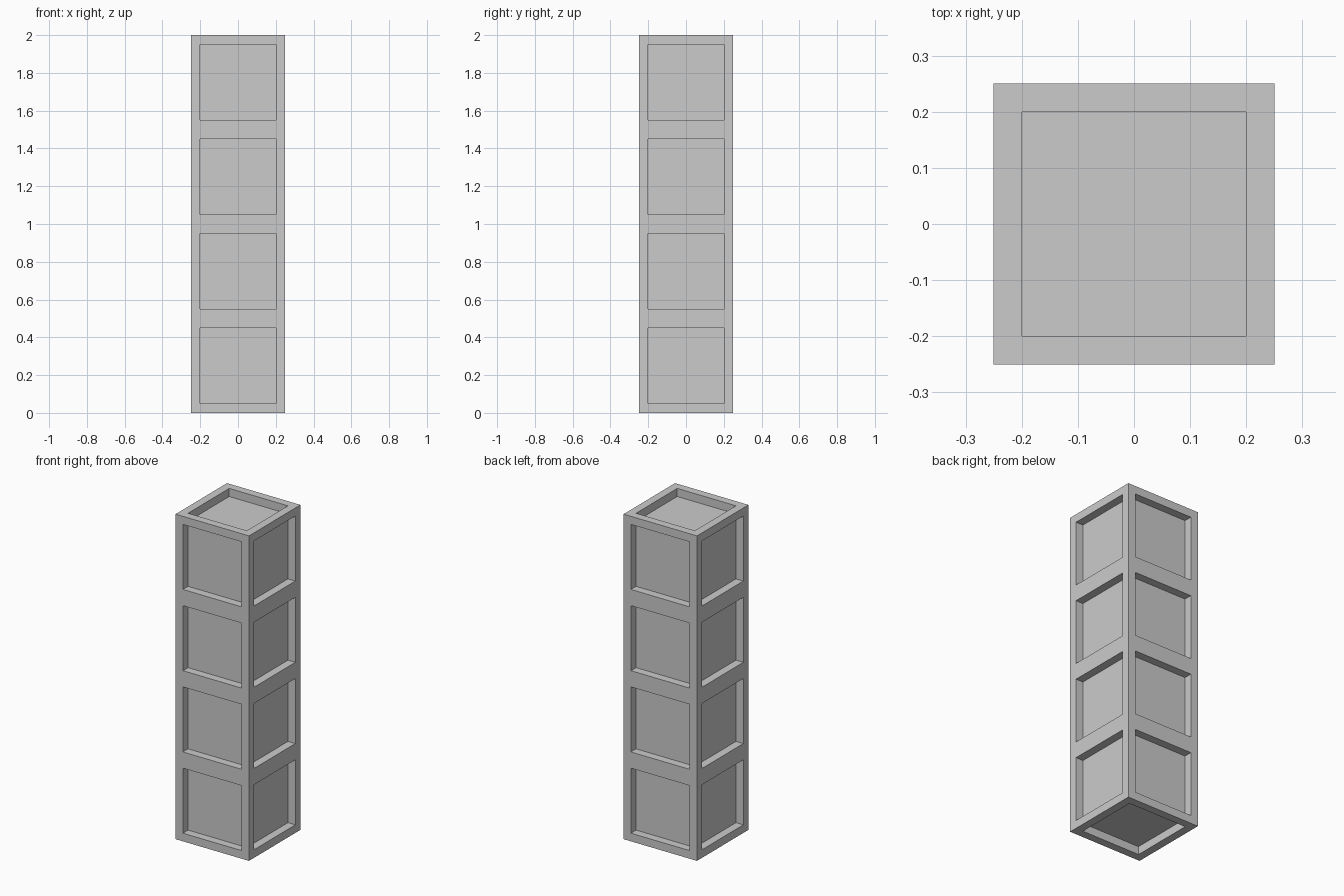
import bpy, bmesh
from mathutils import Matrix, Vector

if "Cube" in bpy.data.objects:
    bpy.data.objects.remove(bpy.data.objects["Cube"])

W, H, CELLS, RIM, DEPTH = 0.5, 2.0, 4, 0.05, 0.05

# Square column standing on the ground
bm = bmesh.new()
bmesh.ops.create_cube(bm, size=1.0,
    matrix=Matrix.Translation((0, 0, H / 2)) @ Matrix.Diagonal((W, W, H, 1)))

# Split the sides into equal square cells
for i in range(1, CELLS):
    bmesh.ops.bisect_plane(bm, geom=bm.verts[:] + bm.edges[:] + bm.faces[:],
        plane_co=Vector((0, 0, H * i / CELLS)), plane_no=Vector((0, 0, 1)))

# Frame every cell, then sink its panel straight inward
panels = bm.faces[:]
bmesh.ops.inset_individual(bm, faces=panels, thickness=RIM, use_even_offset=True)
for panel in panels:
    normal = panel.normal.copy()
    sunk = bmesh.ops.extrude_discrete_faces(bm, faces=[panel])["faces"][0]
    bmesh.ops.translate(bm, verts=sunk.verts[:], vec=normal * -DEPTH)
bm.normal_update()

mesh = bpy.data.meshes.new("panelled_column")
bm.to_mesh(mesh)
bm.free()
column = bpy.data.objects.new("panelled_column", mesh)
bpy.context.collection.objects.link(column)
